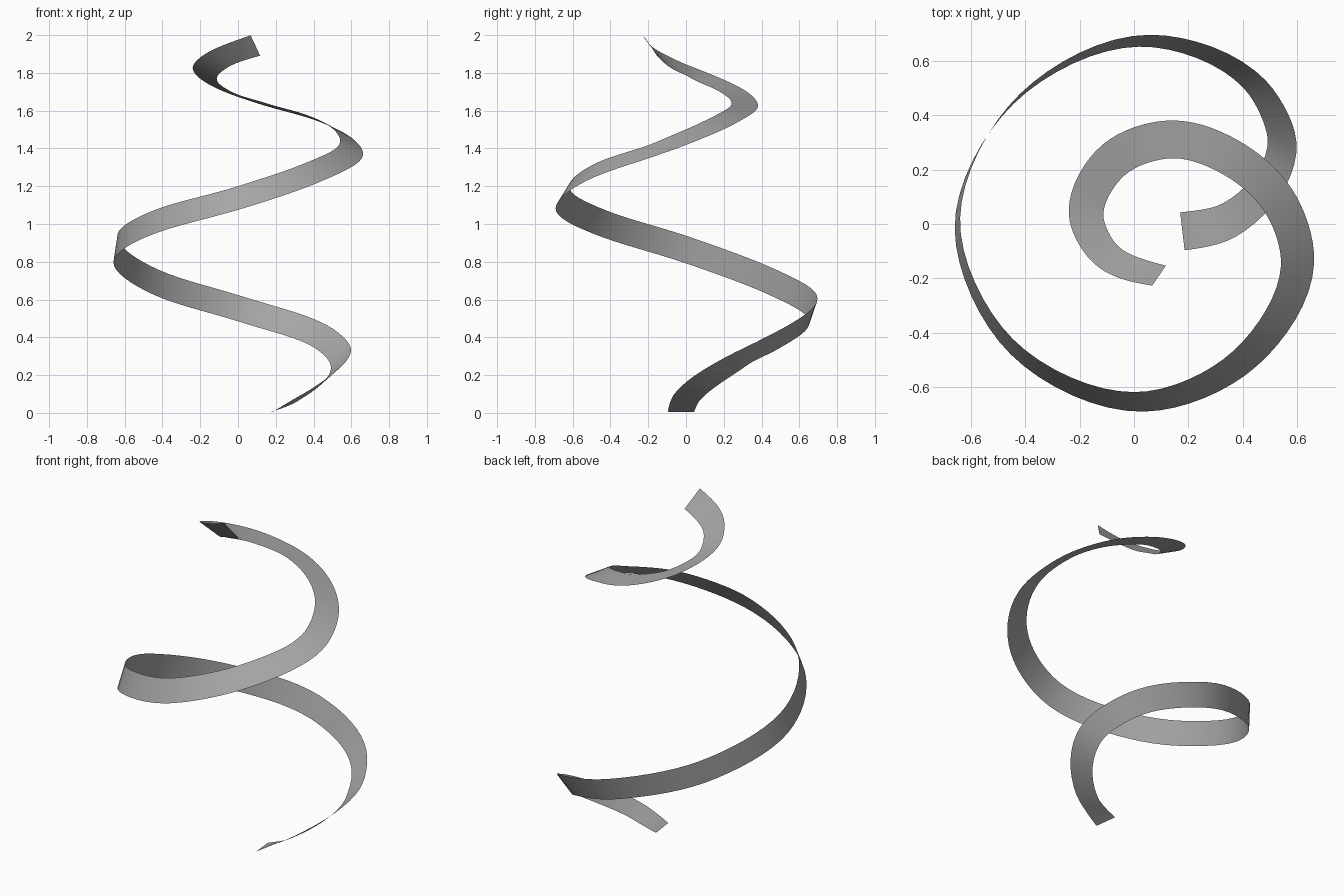
import bpy
import bmesh
import math
from mathutils import Vector

HALF_WIDTH = 0.07
STEPS = 8

# Centre line of the ribbon: x, y, z and roll in degrees
PATH = [Vector(p) for p in (
    (.178, -.027, .005, 1), (.345, .01, .09, 21), (.548, .29, .285, 40),
    (.448, .513, .4, 56), (.04, .678, .542, 72), (-.433, .463, .69, 86),
    (-.654, 0, .865, 98), (-.453, -.453, 1.008, 109), (.02, -.658, 1.143, 121),
    (.413, -.494, 1.28, 135), (.604, -.15, 1.4, 150), (.53, .09, 1.497, 158),
    (.388, .226, 1.563, 165), (.145, .313, 1.633, 174), (-.077, .236, 1.71, 189),
    (-.178, .035, 1.8, 205), (-.106, -.112, 1.87, 220), (.092, -.19, 1.945, 234))]


def smooth_path(keys):
    """Cubic path through the keys, spaced by distance."""
    gaps = [(b.xyz - a.xyz).length for a, b in zip(keys, keys[1:])]
    slopes = [(b - a) / g for a, b, g in zip(keys, keys[1:], gaps)]
    inner = [(slopes[i] * gaps[i + 1] + slopes[i + 1] * gaps[i]) / (gaps[i] + gaps[i + 1])
             for i in range(len(gaps) - 1)]
    first, last = 1.5 * slopes[0] - inner[0] / 2, 1.5 * slopes[-1] - inner[-1] / 2
    tangents = [first] + inner + [last]
    points = []
    for i, gap in enumerate(gaps):
        a, b = keys[i], keys[i + 1]
        ta, tb = tangents[i] * gap, tangents[i + 1] * gap
        for step in range(STEPS):
            t = step / STEPS
            h = t * t * (3 - 2 * t)
            points.append(a * (1 - h) + b * h + ta * t * (1 - t) ** 2 - tb * t * t * (1 - t))
    return points + [keys[-1]]


def relax(points, rounds):
    """Even out small bends, keeping the ends."""
    for _ in range(rounds):
        middle = [p / 2 + (a + b) / 4 for a, p, b in zip(points, points[1:], points[2:])]
        points = [points[0]] + middle + [points[-1]]
    return points


# Twisting ribbon: a strip of quads across the centre line
points = relax(smooth_path(PATH), 2)
bm = bmesh.new()
rows = []
for i, point in enumerate(points):
    ahead = points[min(i + 1, len(points) - 1)].xyz
    behind = points[max(i - 1, 0)].xyz
    tangent = (ahead - behind).normalized()
    outward = tangent.cross(Vector((0, 0, 1))).normalized()
    upward = outward.cross(tangent)
    roll = math.radians(point.w)
    offset = HALF_WIDTH * (outward * math.cos(roll) + upward * math.sin(roll))
    rows.append([bm.verts.new(point.xyz + side * offset) for side in (1, -1)])
for (a, b), (c, d) in zip(rows, rows[1:]):
    bm.faces.new((a, c, d, b)).smooth = True

default_cube = bpy.data.objects.get("Cube")
if default_cube:
    bpy.data.objects.remove(default_cube)

mesh = bpy.data.meshes.new("spiral_ribbon")
bm.to_mesh(mesh)
bm.free()
ribbon = bpy.data.objects.new("spiral_ribbon", mesh)
bpy.context.collection.objects.link(ribbon)

# Plain grey
grey = bpy.data.materials.new("grey")
grey.use_nodes = True
grey.diffuse_color = (.38, .38, .38, 1)
grey.node_tree.nodes["Principled BSDF"].inputs["Base Color"].default_value = grey.diffuse_color
mesh.materials.append(grey)
